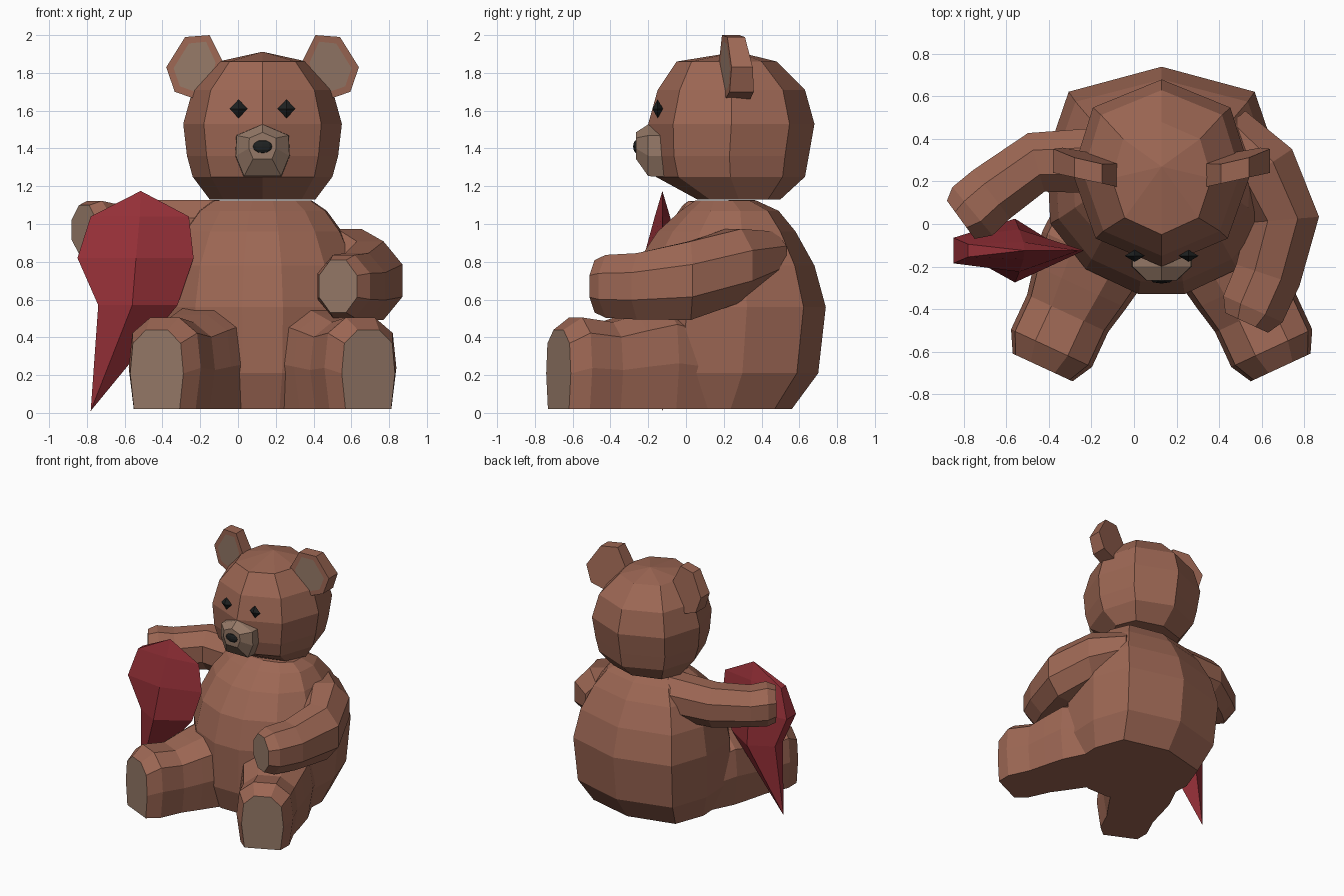
import bpy, bmesh, math
from mathutils import Vector, Matrix

if "Cube" in bpy.data.objects:
    bpy.data.objects.remove(bpy.data.objects["Cube"], do_unlink=True)

CENTRE = 0.13  # the bear sits a little right of the origin


def material(name, rgb):
    mat = bpy.data.materials.new(name)
    mat.use_nodes = True
    colour = (*rgb, 1)
    mat.diffuse_color = colour
    shader = next(n for n in mat.node_tree.nodes if n.type == "BSDF_PRINCIPLED")
    shader.inputs["Base Color"].default_value = colour
    shader.inputs["Roughness"].default_value = 0.9
    return mat


BROWN = material("brown fur", (0.335, 0.135, 0.088))
TAN = material("tan pads", (0.30, 0.19, 0.135))
RED = material("dark red", (0.31, 0.03, 0.04))
BLACK = material("black", (0.013, 0.015, 0.015))


def finish(name, bm, materials):
    bmesh.ops.remove_doubles(bm, verts=bm.verts, dist=0.0005)
    bmesh.ops.recalc_face_normals(bm, faces=bm.faces)
    mesh = bpy.data.meshes.new(name)
    bm.to_mesh(mesh)
    bm.free()
    for mat in materials:
        mesh.materials.append(mat)
    obj = bpy.data.objects.new(name, mesh)
    bpy.context.collection.objects.link(obj)
    return obj


def loft(name, rings, materials, pad=False):
    """Skin a list of equal point rings; the last cap may be a coloured pad."""
    bm = bmesh.new()
    loops = [[bm.verts.new(p) for p in ring] for ring in rings]
    count = len(loops[0])
    for low, high in zip(loops, loops[1:]):
        for i in range(count):
            j = (i + 1) % count
            bm.faces.new((low[i], low[j], high[j], high[i]))
    bm.faces.new(loops[0])
    end = bm.faces.new(loops[-1])
    end.material_index = 1 if pad else 0
    return finish(name, bm, materials)


def mirrored(half):
    """Complete a half outline across its vertical axis."""
    return half + [(-x, y) for x, y in reversed(half) if x > 0]


def circle(count, turn):
    return [(math.cos(turn + math.tau * i / count), math.sin(turn + math.tau * i / count))
            for i in range(count)]


def stack(section, levels):
    """Horizontal rings from (height, half width, front y, back y)."""
    return [[(CENTRE + x * width, (front + back) / 2 + y * (back - front) / 2, z)
             for x, y in section] for z, width, front, back in levels]


def limb(name, path, section):
    """Sweep an upright section along (x, y, z, half width, half height)."""
    centres = [Vector(p[:3]) for p in path]
    rings = []
    for i, (c, p) in enumerate(zip(centres, path)):
        along = centres[min(i + 1, len(path) - 1)] - centres[max(i - 1, 0)]
        side = along.cross(Vector((0, 0, 1))).normalized()
        rings.append([c + side * (u * p[3]) + Vector((0, 0, v * p[4])) for u, v in section])
    return loft(name, rings, [BROWN, TAN], pad=True)


# Pear shaped body with a flat front strip and a ridge down the back
body_section = mirrored([(0, 1), (0.81, 0.78), (1, 0.22), (0.97, -0.38), (0.66, -0.78), (0.2, -1)])
loft("body", stack(body_section, [
    (0.02, 0.45, -0.27, 0.56),
    (0.21, 0.52, -0.33, 0.70),
    (0.56, 0.54, -0.33, 0.74),
    (0.78, 0.50, -0.27, 0.68),
    (0.96, 0.42, -0.15, 0.58),
    (1.07, 0.34, -0.03, 0.49),
    (1.125, 0.26, 0.05, 0.37)]), [BROWN])

# Eight sided head, closed by a shallow point on top
head_section = mirrored([(0, 1), (0.77, 0.7), (1, 0), (0.74, -0.7), (0, -1)])
loft("head", stack(head_section, [
    (1.13, 0.28, 0.06, 0.5),
    (1.25, 0.37, -0.16, 0.63),
    (1.36, 0.40, -0.19, 0.65),
    (1.53, 0.42, -0.20, 0.68),
    (1.71, 0.37, -0.15, 0.63),
    (1.86, 0.235, -0.05, 0.48),
    (1.912, 0, 0.27, 0.27)]), [BROWN])

# Muzzle with a sloping underside; slices are (y, scale, lift)
muzzle = mirrored([(0, 0.12), (0.14, 0.06), (0.145, -0.05), (0.10, -0.16)])
loft("muzzle", [[(CENTRE + x * s, y, 1.41 + lift + z * s) for x, z in muzzle]
                for y, s, lift in ((-0.1, 1, 0), (-0.2, 0.98, 0), (-0.265, 0.5, 0.015))], [TAN])


def bead(name, location, size, segments, rings):
    bm = bmesh.new()
    shape = Matrix.Translation(location) @ Matrix.Diagonal((*size, 1))
    bmesh.ops.create_uvsphere(bm, u_segments=segments, v_segments=rings, radius=1, matrix=shape)
    return finish(name, bm, [BLACK])


# Nose and diamond eyes
bead("nose", (CENTRE, -0.262, 1.41), (0.055, 0.018, 0.035), 8, 6)
for label, sign in (("left", 1), ("right", -1)):
    bead(label + "_eye", (CENTRE + sign * 0.127, -0.15, 1.61), (0.047, 0.028, 0.05), 4, 2)

# Ears: slanted plates, thicker at the root, with an inset inner face
ear_outline = [(0.21, 1.86), (0.28, 2.0), (0.41, 1.99), (0.51, 1.83), (0.465, 1.70), (0.35, 1.66), (0.24, 1.73)]


def ear(name, sign):
    bm = bmesh.new()
    front, back = [[bm.verts.new((CENTRE + sign * x,
                                  0.175 + (x - 0.21) * 0.22 + deep * (0.11 + (1.85 - z) * 0.12), z))
                    for x, z in ear_outline] for deep in (0, 1)]
    count = len(front)
    for i in range(count):
        j = (i + 1) % count
        bm.faces.new((front[i], front[j], back[j], back[i]))
    bm.faces.new(back)
    inner = bm.faces.new(front)
    bm.normal_update()
    bmesh.ops.inset_region(bm, faces=[inner], thickness=0.04)
    inner.material_index = 1
    return finish(name, bm, [BROWN, TAN])


# Splayed legs with flat soles, flaring into the body; stations are (distance, half width, height)
leg_section = mirrored([(0.4, 1), (0.9, 0.83), (1, 0.45), (0.86, 0)])
for label, sign in (("left", 1), ("right", -1)):
    ear(label + "_ear", sign)
    stations = [(0.88, 0.26, 0.46), (0.58, 0.27, 0.54), (0.42, 0.24, 0.5),
                (0.28, 0.21, 0.46), (0.1, 0.21, 0.485), (0, 0.155, 0.42)]
    limb(label + "_leg", [(CENTRE + sign * (0.56 - d * 0.42), d * 0.907 - 0.675, 0.02, w, h)
                          for d, w, h in stations], leg_section)

# Arms: one bent across the front from a wedge shaped shoulder, one reaching out
arm_section = circle(8, math.pi / 8)
limb("left_arm", [
    (0.42, 0.44, 0.83, 0.15, 0.14),
    (0.59, 0.25, 0.78, 0.2, 0.21),
    (0.70, 0.02, 0.70, 0.185, 0.225),
    (0.63, -0.24, 0.67, 0.17, 0.19),
    (0.56, -0.40, 0.67, 0.165, 0.18),
    (0.53, -0.465, 0.67, 0.12, 0.15)], arm_section)
limb("right_arm", [
    (-0.10, 0.30, 0.96, 0.17, 0.18),
    (-0.46, 0.29, 0.97, 0.155, 0.17),
    (-0.67, 0.14, 0.96, 0.155, 0.155),
    (-0.76, 0.06, 0.97, 0.16, 0.165),
    (-0.815, 0.02, 0.97, 0.12, 0.14)], arm_section)


# Faceted red heart: levels are (height, left x, middle x, right x, middle, edge thickness)
def heart_ring(z, left, middle, right, thick, edge):
    return [(x, y - 0.125, z) for x, y in (
        (left, edge), (left, -edge), (middle, -thick), (right, 0), (middle, thick))]


loft("heart", [heart_ring(*level) for level in (
    (0.01, -0.78, -0.78, -0.78, 0, 0),
    (0.57, -0.74, -0.56, -0.32, 0.15, 0.05),
    (0.82, -0.85, -0.54, -0.235, 0.10, 0.06),
    (1.04, -0.78, -0.52, -0.26, 0.04, 0.03),
    (1.175, -0.515, -0.515, -0.515, 0, 0))], [RED])
